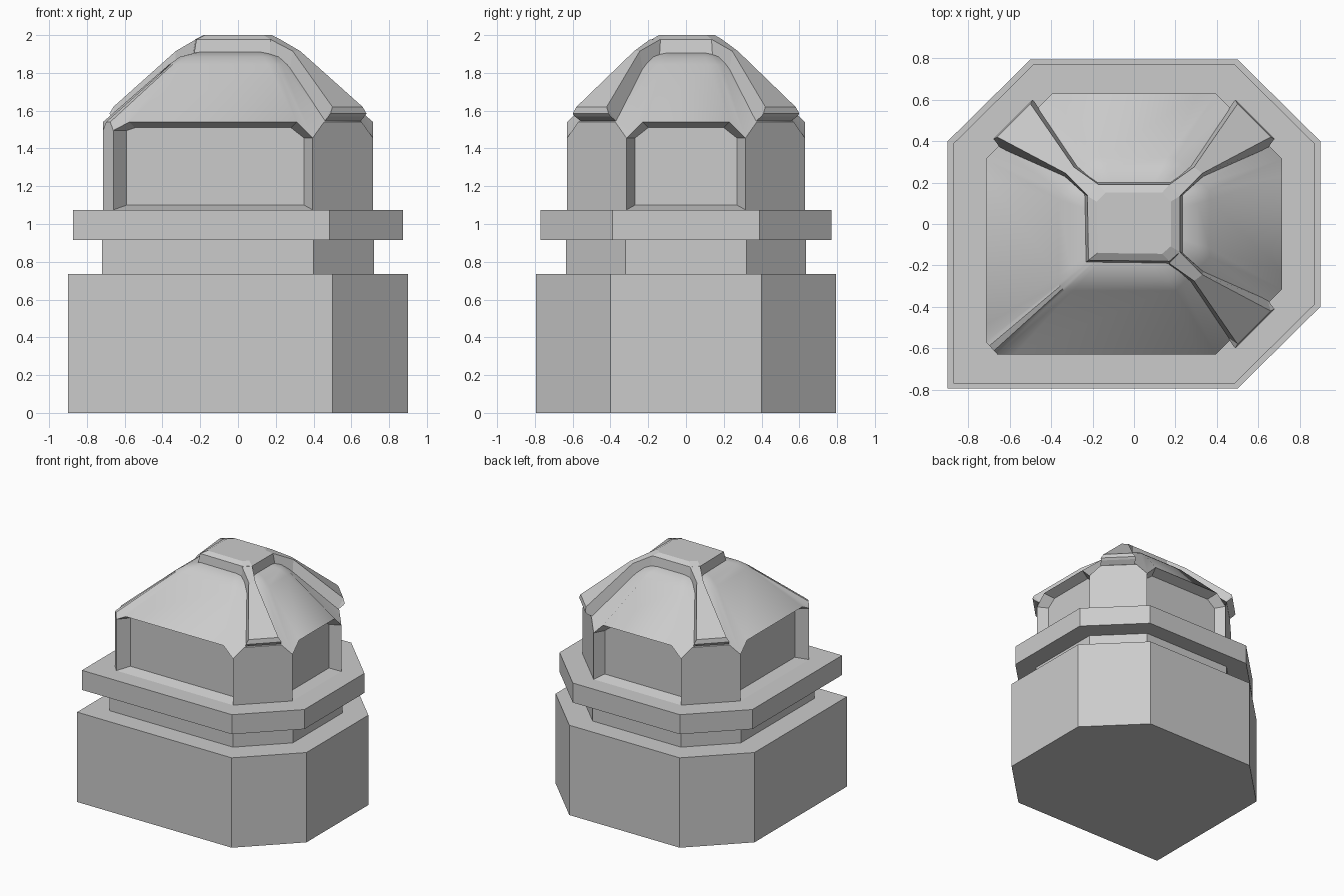
import bpy, bmesh
from mathutils import Vector as V

if "Cube" in bpy.data.objects:
    bpy.data.objects.remove(bpy.data.objects["Cube"])


def finish(name, bm):
    bmesh.ops.remove_doubles(bm, verts=bm.verts, dist=0.0005)
    bmesh.ops.recalc_face_normals(bm, faces=bm.faces)
    me = bpy.data.meshes.new(name)
    bm.to_mesh(me)
    bm.free()
    ob = bpy.data.objects.new(name, me)
    bpy.context.collection.objects.link(ob)
    return ob


def loft(bm, loops, cap_start=True, cap_end=True):
    rings = [[bm.verts.new(p) for p in loop] for loop in loops]
    n = len(rings[0])
    for lo, hi in zip(rings, rings[1:]):
        for i in range(n):
            j = (i + 1) % n
            bm.faces.new((lo[i], lo[j], hi[j], hi[i]))
    if cap_start:
        bm.faces.new(rings[0][::-1])
    if cap_end:
        bm.faces.new(rings[-1])


# Stacked seven-sided tiers: three clipped corners, one square corner
OUTLINE = [(-.9, -.795), (.5, -.795), (.9, -.4), (.9, .4), (.5, .795), (-.5, .795), (-.9, .4)]
for name, s, z0, z1 in (("base", 1, 0, .735), ("neck", .8, .735, .915), ("collar", .97, .915, 1.075)):
    bm = bmesh.new()
    loft(bm, [[(x * s, y * s, z) for x, y in OUTLINE] for z in (z0, z1)])
    finish(name, bm)

# Upper walls: alternating recessed window sides and corner pillars
WALL = [(-.66, -.63), (.395, -.63), (.715, -.315), (.715, .315),
        (.395, .63), (-.395, .63), (-.715, .315), (-.715, -.57)]
Z0, Z1 = 1.075, 1.54
eave = []
bm = bmesh.new()
for i in range(8):
    k = (i + 1) % 8
    a, b = V((*WALL[i], 0)), V((*WALL[k], 0))
    length = (b - a).length
    d = (b - a).normalized()
    inward = V((-d.y, d.x, 0))
    dip = [1.495 if n in (0, 7) else 1.455 for n in (i, k)]
    side = [.07 if n in (0, 7) else .045 for n in (i, k)]
    c = min(.085, .3 * length)

    def at(t, z, depth=0):
        return a + d * t + inward * depth + V((0, 0, z))

    outer = [at(0, Z0), at(length, Z0), at(length, dip[1]), at(length - c, Z1), at(c, Z1), at(0, dip[0])]
    eave += [outer[5], outer[4], outer[3]]
    if i % 2:
        bm.faces.new([bm.verts.new(p) for p in outer])
    else:
        e = .08
        inner = [at(side[0], 1.10, e), at(length - side[1], 1.10, e), at(length - side[1], dip[1], e),
                 at(length - c - .03, 1.51, e), at(c + .03, 1.51, e), at(side[0], dip[0], e)]
        loft(bm, [outer, inner], cap_start=False)
finish("window_walls", bm)

# Smooth dome rising from the notched eave
bm = bmesh.new()
loft(bm, [eave] + [[(p.x * s, p.y * s, z) for p in eave]
                   for s, z in ((.51, 1.845), (.43, 1.885), (.3, 1.91))], cap_start=False)
dome = finish("dome", bm)
for o in bpy.context.selected_objects:
    o.select_set(False)
dome.select_set(True)
bpy.context.view_layer.objects.active = dome
bpy.ops.object.shade_smooth_by_angle(angle=0.7)

# Slightly crowned top plate
PLATE = [(-.22, -.175), (.17, -.18), (.222, -.135), (.222, .135), (.17, .19), (-.17, .19), (-.225, .135)]
bm = bmesh.new()
loft(bm, [[(x * s, y * s, z) for x, y in PLATE]
          for s, z in ((1.07, 1.88), (1.05, 1.91), (1, 1.978), (.8, 2.0))])
finish("top_plate", bm)

# Three corner ribs: narrow waist, flared foot with an undercut lip
RIB = [  # left top, right top, left bottom, right bottom
    ((.17, .19, 1.978), (.222, .135, 1.978), (.17, .20, 1.85), (.235, .135, 1.85)),
    ((.29, .275, 1.915), (.33, .245, 1.915), (.275, .28, 1.82), (.335, .23, 1.82)),
    ((.50, .58, 1.62), (.66, .42, 1.62), (.455, .55, 1.54), (.645, .365, 1.54)),
    ((.49, .60, 1.585), (.68, .41, 1.585), (.48, .59, 1.57), (.67, .40, 1.57)),
]
for name, sx, sy in (("rib_front_right", 1, -1), ("rib_back_right", 1, 1), ("rib_back_left", -1, 1)):
    bm = bmesh.new()
    loft(bm, [[(x * sx, y * sy, z) for x, y, z in (lt, rt, rb, lb)] for lt, rt, lb, rb in RIB])
    finish(name, bm)
